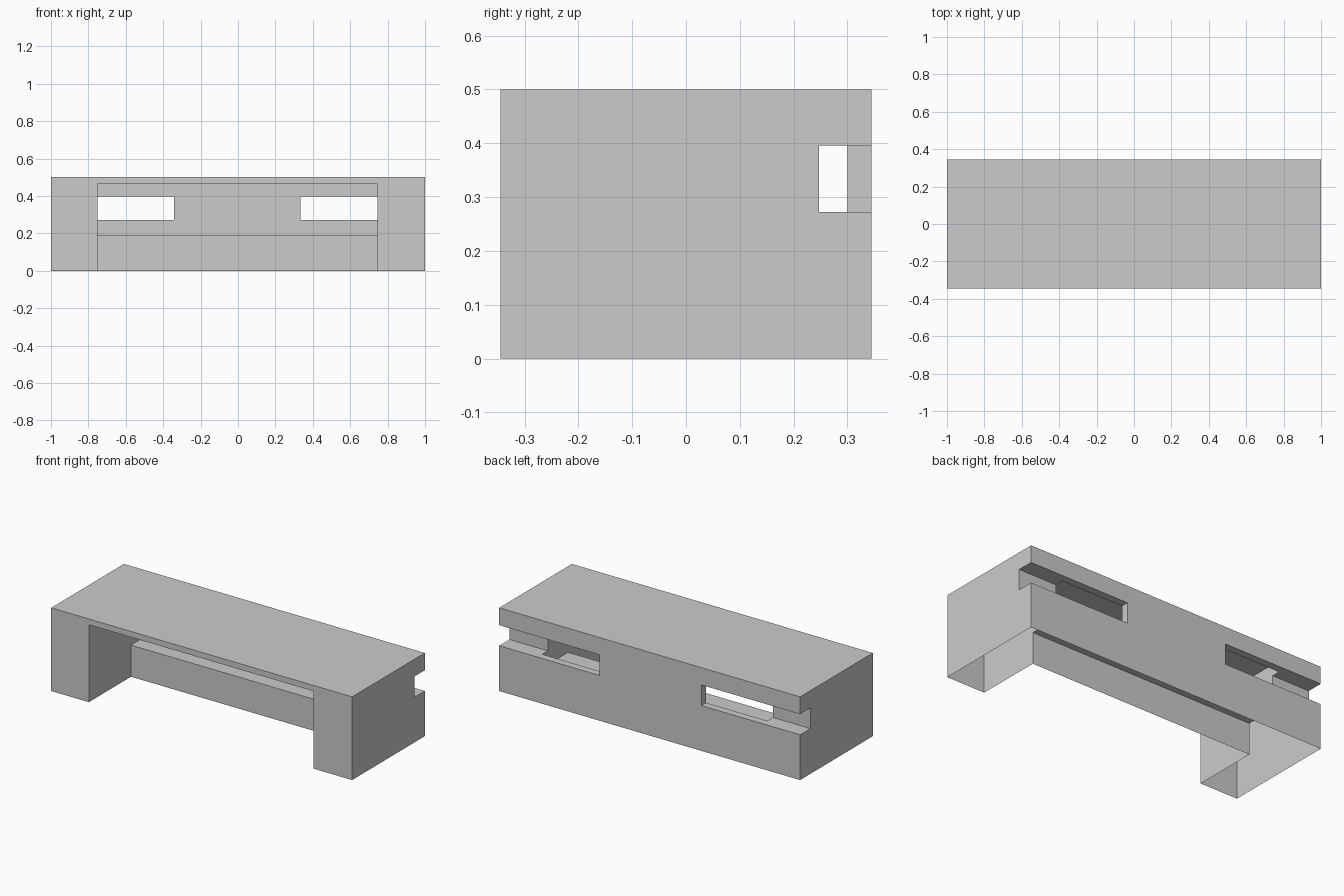
import bpy, bmesh

if "Cube" in bpy.data.objects:
    bpy.data.objects.remove(bpy.data.objects["Cube"])


def prism(name, profile, x0, x1, helper=False):
    """Extrude a (y, z) profile along x into a closed solid."""
    bm = bmesh.new()
    face = bm.faces.new([bm.verts.new((x0, y, z)) for y, z in profile])
    ext = bmesh.ops.extrude_face_region(bm, geom=[face])
    moved = [v for v in ext["geom"] if isinstance(v, bmesh.types.BMVert)]
    bmesh.ops.translate(bm, verts=moved, vec=(x1 - x0, 0, 0))
    bmesh.ops.recalc_face_normals(bm, faces=bm.faces)
    mesh = bpy.data.meshes.new(name)
    bm.to_mesh(mesh)
    bm.free()
    obj = bpy.data.objects.new(name, mesh)
    bpy.context.collection.objects.link(obj)
    obj.hide_render = helper
    return obj


def rect(y0, y1, z0, z1):
    return [(y0, z0), (y1, z0), (y1, z1), (y0, z1)]


# Outer block: top, side legs and back wall
body = prism("bench_body", rect(-0.345, 0.345, 0, 0.5), -1, 1)

# Front niche: shallow at the floor, stepping back above a ledge
niche = prism("niche_cutter",
              [(-0.5, -0.1), (0.055, -0.1), (0.055, 0.19),
               (0.30, 0.19), (0.30, 0.465), (-0.5, 0.465)],
              -0.75, 0.745, True)

# Slots wrapping round both back corners
slot = rect(0.247, 0.5, 0.272, 0.396)
cutters = [niche,
           prism("left_slot_cutter", slot, -1.2, -0.343, True),
           prism("right_slot_cutter", slot, 0.335, 1.2, True)]

for c in cutters:
    mod = body.modifiers.new(c.name, "BOOLEAN")
    mod.operation = "DIFFERENCE"
    mod.solver = "EXACT"
    mod.object = c

# Bake the cuts, then open the hollow underside
bpy.context.view_layer.update()
deps = bpy.context.evaluated_depsgraph_get()
baked = bpy.data.meshes.new_from_object(body.evaluated_get(deps))
body.modifiers.clear()
body.data = baked
bm = bmesh.new()
bm.from_mesh(baked)
under = [f for f in bm.faces if all(abs(v.co.z) < 1e-4 for v in f.verts)]
bmesh.ops.delete(bm, geom=under, context="FACES")
bm.to_mesh(baked)
bm.free()

for c in cutters:
    bpy.data.objects.remove(c)
